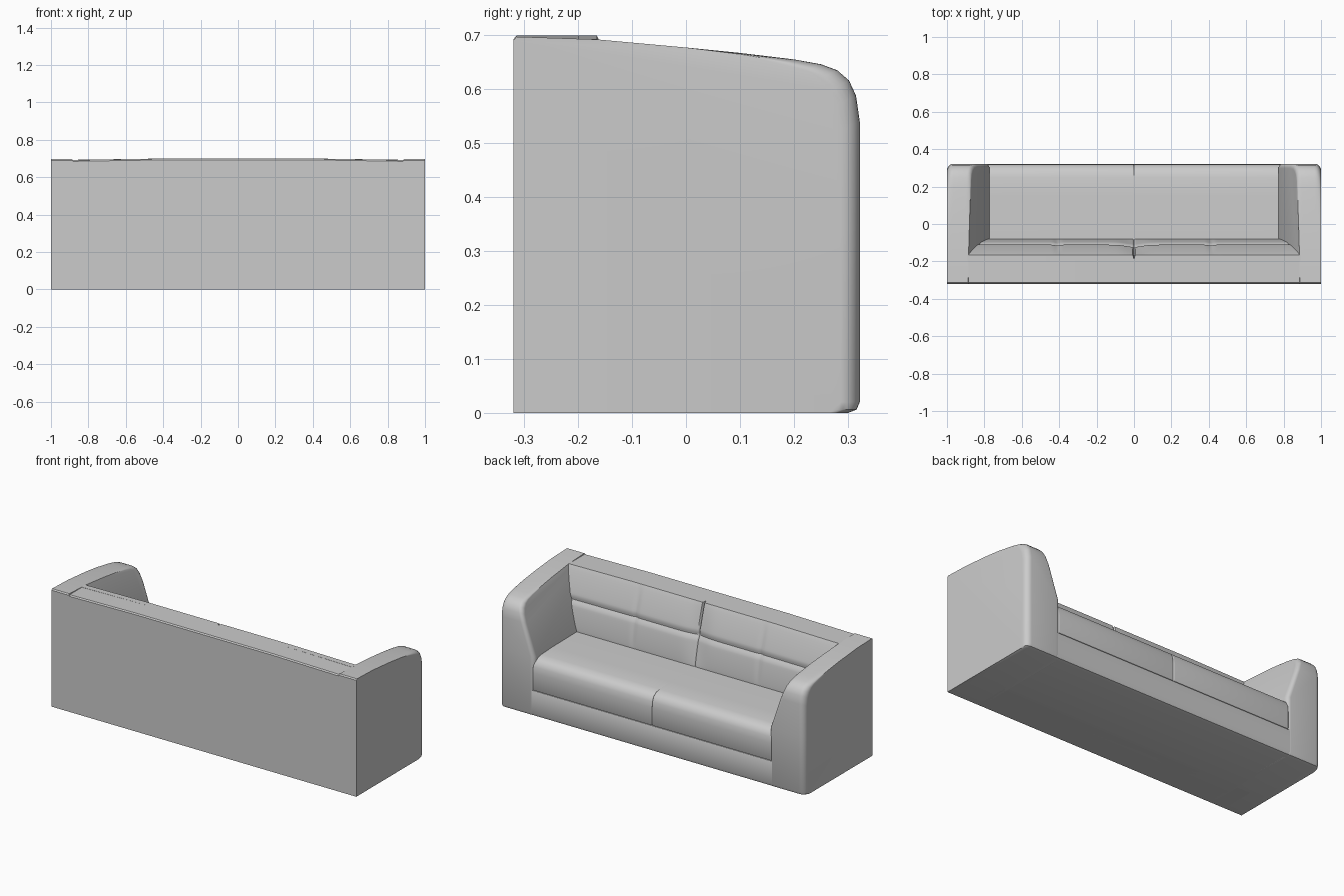
import bpy, bmesh
from math import sin, cos, pi, exp, radians

cube = bpy.data.objects.get("Cube")
if cube:
    bpy.data.objects.remove(cube, do_unlink=True)

GREY = (0.6, 0.6, 0.6, 1.0)
fabric = bpy.data.materials.new("grey fabric")
fabric.use_nodes = True
fabric.diffuse_color = GREY
fabric.node_tree.nodes["Principled BSDF"].inputs["Base Color"].default_value = GREY


def loft(name, rings, split=None):
    """Skin closed rings of equal length, cap the ends, shade smooth."""
    bm = bmesh.new()
    rows = [[bm.verts.new(p) for p in ring] for ring in rings]
    n = len(rows[0])
    for a, b in zip(rows, rows[1:]):
        for i in range(n):
            j = (i + 1) % n
            bm.faces.new((a[i], a[j], b[j], b[i]))
    bm.faces.new(rows[0])
    bm.faces.new(rows[-1])
    if split:  # crease the last cap between two profile points
        bmesh.ops.connect_verts(bm, verts=[rows[-1][i] for i in split])
    bmesh.ops.recalc_face_normals(bm, faces=bm.faces)
    mesh = bpy.data.meshes.new(name)
    bm.to_mesh(mesh)
    bm.free()
    mesh.materials.append(fabric)
    obj = bpy.data.objects.new(name, mesh)
    bpy.context.collection.objects.link(obj)
    bpy.ops.object.select_all(action="DESELECT")
    obj.select_set(True)
    bpy.context.view_layer.objects.active = obj
    bpy.ops.object.shade_smooth_by_angle(angle=radians(35))
    return obj


def round_steps(r, n=6):
    """(distance from side plane, setback) pairs, moving out to the side."""
    return [(r * (1 - sin(k * pi / 2 / n)), r * (1 - cos(k * pi / 2 / n)))
            for k in range(n + 1)]


def inner_x(z):
    """Inner side of the arm: upright below the seat, leaning out above."""
    return 0.772 + max(0.0, z - 0.35) * 0.33


def rim_z(x):
    """Top of the back, dropping slightly to meet the arms."""
    return 0.699 - 0.007 * max(0.0, (abs(x) - 0.45) / 0.434)


def soften(y, z, d):
    """Pull the front of a profile back, and its upper front down."""
    w = min(1.0, max(0.0, y / 0.3)) ** 2
    return y - d * w, z - d * w * (0.5 if z > 0.4 else 0)


# Arms: side profile with a big rounded front, softened on both sides
ARM = [(-.32, 0), (-.32, .35), (-.32, .69), (-.314, .697), (-.165, .692),
       (0, .677), (.1, .667), (.2, .655), (.25, .646), (.28, .635),
       (.302, .616), (.315, .588), (.322, .54), (.322, .35),
       (.322, .02), (.316, .006), (.3, 0)]
for side, label in ((1, "left"), (-1, "right")):
    rings = [[(side * (1 - inset), *soften(y, z, back)) for y, z in ARM]
             for inset, back in reversed(round_steps(0.035))]
    rings += [[(side * (inner_x(z) + inset), *soften(y, z, back)) for y, z in ARM]
              for inset, back in round_steps(0.025)]
    loft(label + "_arm", rings, split=(1, 13))

# Back frame behind the cushions
loft("back_frame", [[(x, y, z) for y, z in (
    (-.32, 0), (-.32, rim_z(x) - .007), (-.314, rim_z(x)), (-.19, rim_z(x)),
    (-.11, .35), (-.11, 0))] for x in (-.884, -.45, .45, .884)])

# Base under the seat
BASE = [(-.2, 0), (-.2, .155), (.31, .155), (.319, .153), (.321, .149),
        (.321, .02), (.315, .006), (.3, 0)]
loft("seat_base", [[(x, y, z) for y, z in BASE] for x in (-.79, .79)])

# Two seat cushions with a rolled front edge
SEAT = [(-.15, .15), (.3, .15), (.319, .156), (.322, .162), (.322, .26),
        (.318, .295), (.307, .32), (.285, .336), (.25, .344), (.15, .349),
        (-.15, .352)]
for side, label in ((1, "left"), (-1, "right")):
    rings = [[(side * inset, *soften(y, z, back)) for y, z in SEAT]
             for inset, back in reversed(round_steps(0.007))]
    rings += [[(side * (.782 - inset), *soften(y, z, back)) for y, z in SEAT]
              for inset, back in round_steps(0.006)]
    loft(label + "_seat_cushion", rings)


def dip(t, centre, width):
    return exp(-((t - centre) / width) ** 2)


def cushion_y(x, v):
    """Leaning, padded cushion face with pressed-in creases."""
    puff = 0.018 * sin(pi * v) ** 0.8 if 0 < v < 1 else 0
    cross = 0.009 * dip(v, 0.5, 0.04) + 0.006 * dip(x, 0.41, 0.014)
    seam = (0.006 + 0.018 * v ** 4) * dip(x, 0, 0.004)
    seam += 0.012 * dip(x, 0, 0.06) * sin(pi * v)
    return -0.08 - 0.085 * v + puff - cross * min(1, 4 * v * (1 - v)) - seam


# Two back cushions, each creased into four pads
COLUMNS = [0, .002, .004, .007, .012] + [.02 + .01 * k for k in range(81)]
ROWS = 32
for side, label in ((1, "left"), (-1, "right")):
    rings = []
    for c in COLUMNS:
        ring = [(side * c * .79 / .82, -.2, .34)]
        for k in range(ROWS + 1):
            v = k / ROWS
            z = 0.345 + (rim_z(c) - 0.345) * v
            reach = (inner_x(z) + 0.004) / 0.82
            x = c * (1 + (reach - 1) * c / 0.82)
            ring.append((side * x, cushion_y(x, v), z))
        ring.append((side * x, -.2, z))
        rings.append(ring)
    loft(label + "_back_cushion", rings)
